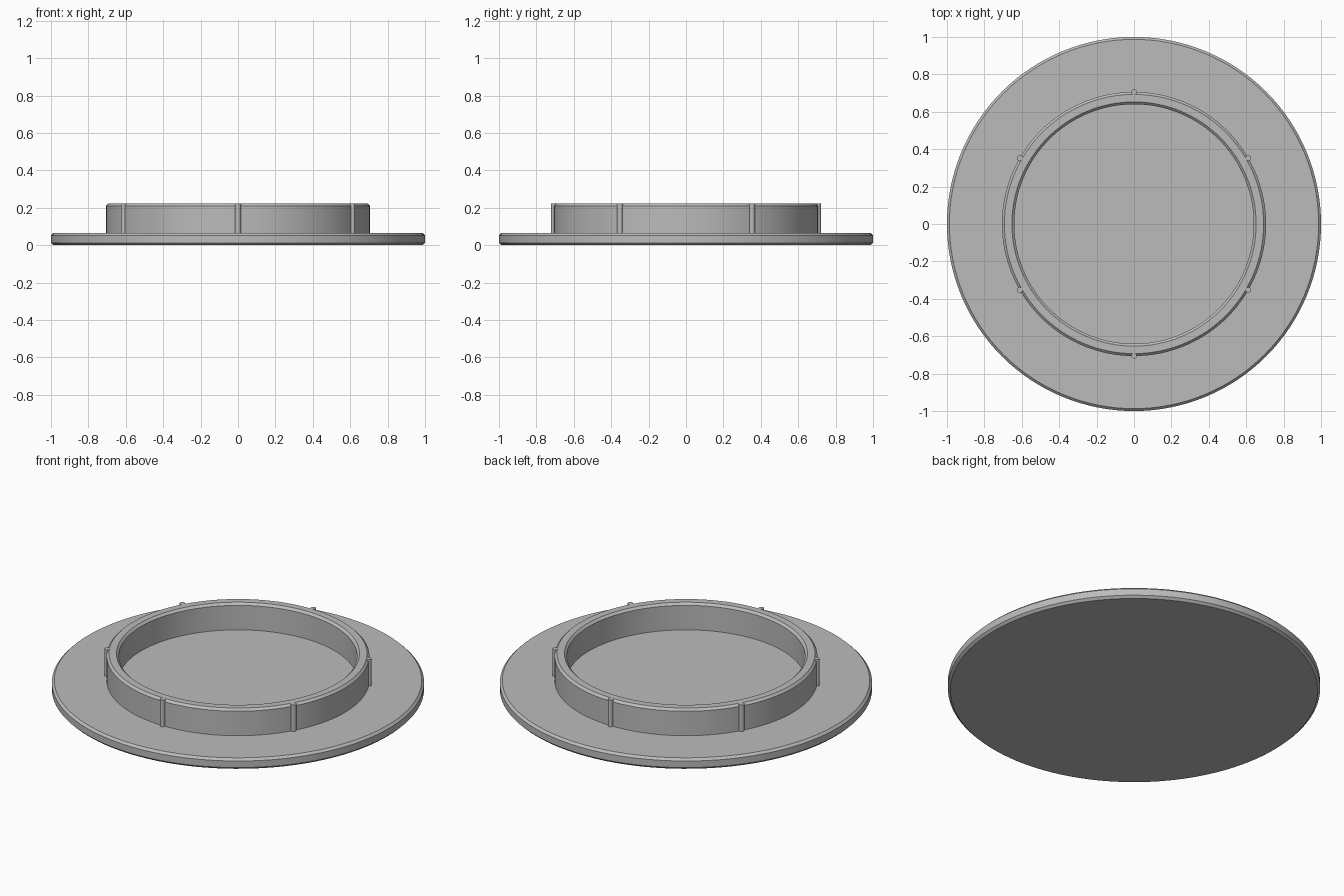
import bpy, math
from mathutils import Matrix

cube = bpy.data.objects.get("Cube")
if cube:
    bpy.data.objects.remove(cube)

grey = bpy.data.materials.new("plain grey")
grey.use_nodes = True
COLOUR = (0.5, 0.5, 0.5, 1)
grey.diffuse_color = COLOUR
grey.node_tree.nodes["Principled BSDF"].inputs["Base Color"].default_value = COLOUR

SEGMENTS = 128
PLATE_TOP = 0.065
RIM_TOP = 0.223
BEVEL = 0.013


def finish(obj, name):
    obj.name = name
    obj.data.materials.append(grey)
    bpy.ops.object.select_all(action="DESELECT")
    obj.select_set(True)
    bpy.context.view_layer.objects.active = obj
    bpy.ops.object.shade_smooth_by_angle(angle=math.radians(30))


def lathe(name, profile, closed):
    """Spin an (r, z) profile about z; open profiles get flat end caps."""
    n = len(profile)
    verts = [(r * math.cos(a), r * math.sin(a), z)
             for r, z in profile
             for a in (2 * math.pi * s / SEGMENTS for s in range(SEGMENTS))]
    faces = []
    for i in range(n if closed else n - 1):
        lo, hi = i * SEGMENTS, (i + 1) % n * SEGMENTS
        for s in range(SEGMENTS):
            t = (s + 1) % SEGMENTS
            faces.append((lo + s, lo + t, hi + t, hi + s))
    if not closed:
        faces.append(tuple(reversed(range(SEGMENTS))))
        faces.append(tuple(range((n - 1) * SEGMENTS, n * SEGMENTS)))
    mesh = bpy.data.meshes.new(name)
    mesh.from_pydata(verts, [], faces)
    obj = bpy.data.objects.new(name, mesh)
    bpy.context.collection.objects.link(obj)
    finish(obj, name)


# Wide base plate with chamfered edges
lathe("base_plate", [(1 - BEVEL, 0), (1, BEVEL),
                     (1, PLATE_TOP - BEVEL), (1 - BEVEL, PLATE_TOP)], False)

# Raised rim, chamfered along both top edges, sunk slightly into the plate
OUTER, INNER = 0.706, 0.64
lathe("raised_rim", [(OUTER, PLATE_TOP - 0.01), (OUTER, RIM_TOP - BEVEL),
                     (OUTER - BEVEL, RIM_TOP), (INNER + BEVEL, RIM_TOP),
                     (INNER, RIM_TOP - BEVEL), (INNER, PLATE_TOP - 0.01)], True)

# Six round grip ribs around the rim
bottom = PLATE_TOP - 0.01
for i in range(6):
    spot = Matrix.Rotation(math.radians(90 + 60 * i), 3, "Z").col[0] * OUTER
    bpy.ops.mesh.primitive_cylinder_add(
        vertices=24, radius=0.015, depth=RIM_TOP - bottom,
        location=(spot.x, spot.y, (RIM_TOP + bottom) / 2))
    finish(bpy.context.object, f"grip_rib_{i + 1}")
